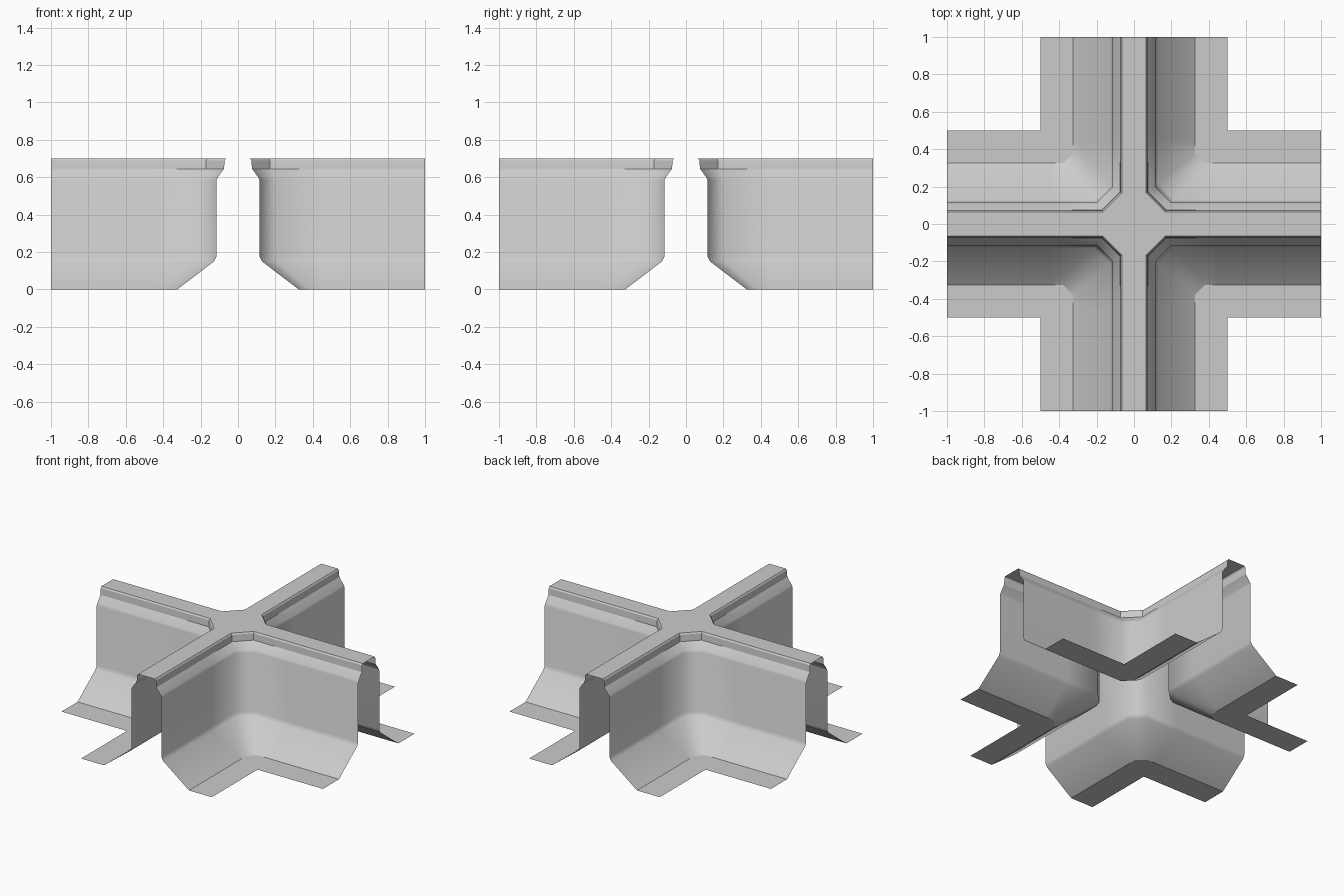
import bpy, bmesh
from math import pi
from mathutils import Matrix, Vector

cube = bpy.data.objects.get("Cube")
if cube:
    bpy.data.objects.remove(cube, do_unlink=True)

grey = bpy.data.materials.new("light_grey")
grey.use_nodes = True
colour = (0.6, 0.6, 0.6, 1)
grey.diffuse_color = colour
grey.node_tree.nodes["Principled BSDF"].inputs["Base Color"].default_value = colour

LOOP = 0.45   # where the rounded corner blends into the straight arm


def corner_path(d, c, z):
    """Path round one inner corner: d = offset from axis, c = chamfer start."""
    half = [(1, d), (max(LOOP, c), d), (c, d)]
    pts = half + [(y, x) for x, y in reversed(half)]
    return [Vector((x, y, z)) for x, y in pts]


def finish(name, bm, smooth):
    bmesh.ops.remove_doubles(bm, verts=bm.verts, dist=0.0005)
    mesh = bpy.data.meshes.new(name)
    bm.to_mesh(mesh)
    bm.free()
    for p in mesh.polygons:
        p.use_smooth = smooth
    mesh.materials.append(grey)
    obj = bpy.data.objects.new(name, mesh)
    bpy.context.collection.objects.link(obj)


def sweep(name, profile, smooth=False):
    """Sweep a profile of (offset, chamfer, height) round all four corners."""
    bm = bmesh.new()
    for k in range(4):
        turn = Matrix.Rotation(k * pi / 2, 3, 'Z')
        rows = [[bm.verts.new(turn @ p) for p in corner_path(*row)] for row in profile]
        for top, low in zip(rows, rows[1:]):
            for i in range(len(top) - 1):
                quad = (low[i], top[i], top[i + 1], low[i + 1])
                bm.faces.new(quad)
    bmesh.ops.dissolve_degenerate(bm, dist=0.0005, edges=bm.edges)
    finish(name, bm, smooth)


# Flat cross-shaped cap with chamfered inner corners
bm = bmesh.new()
ring = []
for k in range(4):
    turn = Matrix.Rotation(k * pi / 2, 3, 'Z')
    for p in ((1, 0.064), (0.168, 0.064), (0.064, 0.168), (0.064, 1)):
        ring.append(bm.verts.new(turn @ Vector((*p, 0.7))))
bm.faces.new(ring)
finish("top_cap", bm, False)

# Thin bevelled edge and upright rim below the cap
sweep("cap_edge", [(0.064, 0.168, 0.7), (0.071, 0.17, 0.69)])
sweep("rim", [(0.071, 0.17, 0.69), (0.075, 0.172, 0.645)])

# Wall with its flared shoulder and sloping foot
sweep("wall", [
    (0.075, 0.172, 0.645),
    (0.108, 0.195, 0.6),
    (0.115, 0.2, 0.585),
    (0.115, 0.2, 0.175),
    (0.128, 0.212, 0.15),
    (0.325, 0.38, 0),
], smooth=True)

# Flat flange on the ground with a square outer corner
sweep("base_flange", [(0.325, 0.38, 0), (0.5, 0.5, 0)])
